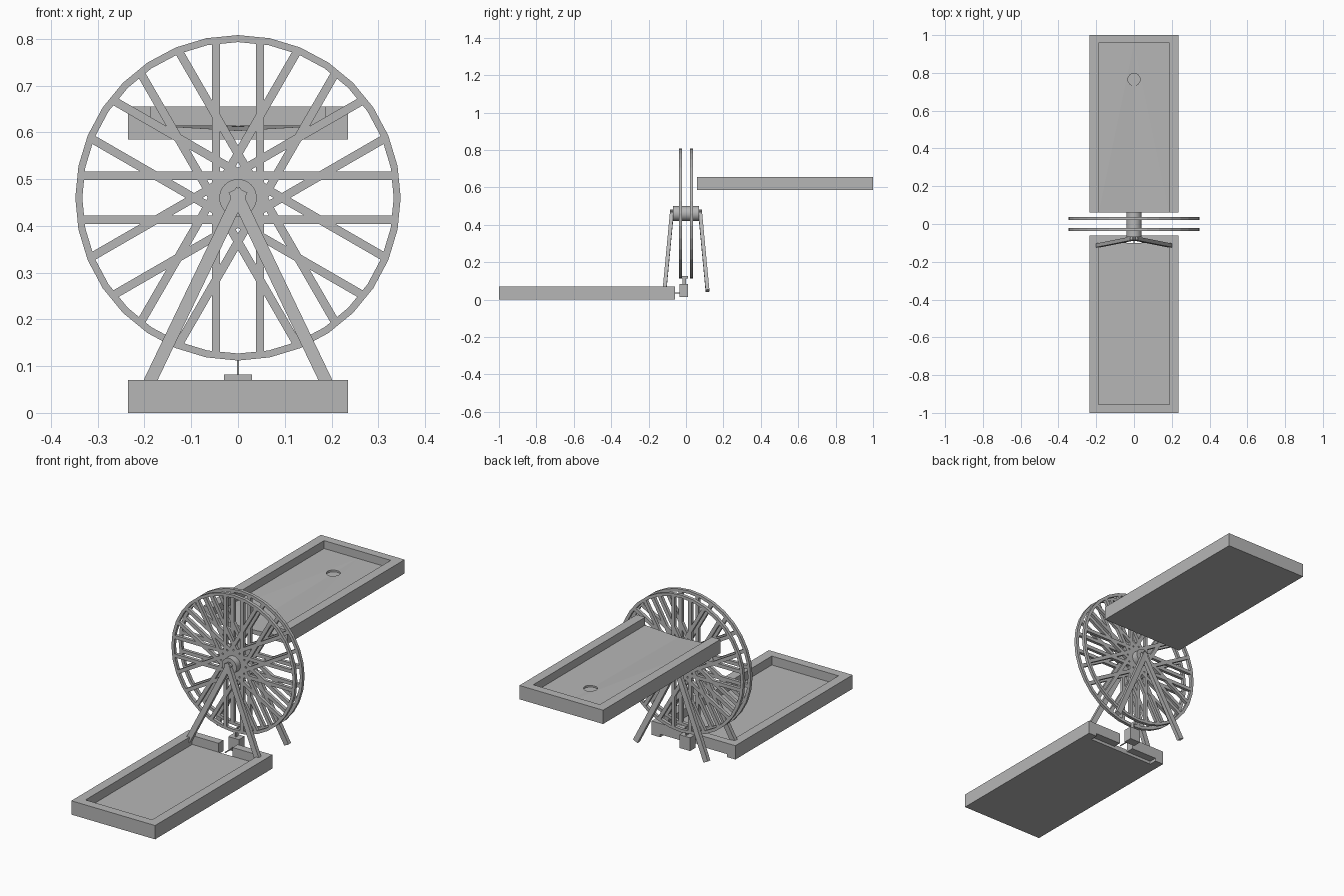
import bpy, bmesh, math
from mathutils import Vector, Matrix

if "Cube" in bpy.data.objects:
    bpy.data.objects.remove(bpy.data.objects["Cube"], do_unlink=True)

grey = bpy.data.materials.new("plain grey")
grey.use_nodes = True
grey.diffuse_color = (0.47, 0.47, 0.47, 1)
grey.node_tree.nodes["Principled BSDF"].inputs["Base Color"].default_value = (0.47, 0.47, 0.47, 1)


def finish(name, bm):
    bmesh.ops.recalc_face_normals(bm, faces=bm.faces)
    mesh = bpy.data.meshes.new(name)
    bm.to_mesh(mesh)
    bm.free()
    mesh.materials.append(grey)
    obj = bpy.data.objects.new(name, mesh)
    bpy.context.collection.objects.link(obj)
    return obj


def add_box(bm, lo, hi):
    lo, hi = Vector(lo), Vector(hi)
    size = Matrix.Diagonal((hi - lo).to_4d())
    size[3][3] = 1
    bmesh.ops.create_cube(bm, size=1, matrix=Matrix.Translation((lo + hi) / 2) @ size)


def boxes(name, *pairs):
    bm = bmesh.new()
    for lo, hi in pairs:
        add_box(bm, lo, hi)
    return finish(name, bm)


def loft(name, front, back):
    """Solid between two matching outlines."""
    bm = bmesh.new()
    a = [bm.verts.new(p) for p in front]
    b = [bm.verts.new(p) for p in back]
    bm.faces.new(a)
    bm.faces.new(b)
    for i in range(len(a)):
        j = (i + 1) % len(a)
        bm.faces.new((a[i], a[j], b[j], b[i]))
    bmesh.ops.triangulate(bm, faces=[f for f in bm.faces if len(f.verts) == 4])
    return finish(name, bm)


def cylinder(name, centre, radius, depth, along_y=True):
    bm = bmesh.new()
    turn = Matrix.Rotation(math.pi / 2, 4, "X") if along_y else Matrix.Identity(4)
    bmesh.ops.create_cone(bm, cap_ends=True, segments=32, radius1=radius, radius2=radius,
                          depth=depth, matrix=Matrix.Translation(centre) @ turn)
    obj = finish(name, bm)
    bpy.ops.object.select_all(action="DESELECT")
    obj.select_set(True)
    bpy.context.view_layer.objects.active = obj
    bpy.ops.object.shade_smooth_by_angle(angle=math.radians(35))
    return obj


W, IN = 0.235, 0.187      # tray half widths, outside and inside
HUB_Z = 0.46
R_OUT, R_IN = 0.348, 0.333

# Lower tray: floor, three full walls, split end wall
boxes("lower_tray_floor", ((-IN, -0.955, 0), (IN, -0.1, 0.025)))
boxes("lower_tray_walls",
      ((-W, -1, 0), (-IN, -0.06, 0.07)),
      ((IN, -1, 0), (W, -0.06, 0.07)),
      ((-IN, -1, 0), (IN, -0.955, 0.07)))
boxes("lower_tray_end_wall",
      ((-IN, -0.1, 0.015), (-0.04, -0.06, 0.07)),
      ((0.04, -0.1, 0.015), (IN, -0.06, 0.07)))

# Upper tray: open towards the wheel, floor dips to a spout
boxes("upper_tray_walls",
      ((-W, 0.06, 0.585), (-IN, 1, 0.655)),
      ((IN, 0.06, 0.585), (W, 1, 0.655)),
      ((-IN, 0.957, 0.585), (IN, 1, 0.655)))


def floor_outline(y, middle):
    return [(-IN, y, 0.585), (IN, y, 0.585), (IN, y, 0.615), (0, y, middle), (-IN, y, 0.615)]


floor = loft("upper_tray_floor", floor_outline(0.06, 0.604), floor_outline(0.957, 0.615))

# Shallow round drain cut into the upper floor
cutter = cylinder("drain_cutter", (0, 0.765, 0.63), 0.032, 0.05, along_y=False)
cutter.hide_render = True
cut = floor.modifiers.new("drain", "BOOLEAN")
cut.operation = "DIFFERENCE"
cut.solver = "EXACT"
cut.object = cutter
bpy.context.view_layer.objects.active = floor
bpy.ops.object.modifier_apply(modifier=cut.name)
bpy.data.objects.remove(cutter, do_unlink=True)


# Wheels: faceted rim plus pairs of parallel spokes every thirty degrees
def wheel(name, y, half=0.008):
    bm = bmesh.new()
    corners = [(R_IN, -half), (R_OUT, -half), (R_OUT, half), (R_IN, half)]
    verts = [bm.verts.new((r, t, 0)) for r, t in corners]
    edges = [bm.edges.new((verts[i], verts[i - 1])) for i in range(4)]
    bmesh.ops.spin(bm, geom=verts + edges, cent=(0, 0, 0), axis=(0, 1, 0),
                   angle=math.tau, steps=32, use_merge=True)
    bmesh.ops.remove_doubles(bm, verts=bm.verts, dist=0.0001)
    for k in range(6):
        for side in (-1, 1):
            before = set(bm.verts)
            x = side * 0.047
            add_box(bm, (x - 0.009, -half, -R_IN), (x + 0.009, half, R_IN))
            spoke = [v for v in bm.verts if v not in before]
            bmesh.ops.rotate(bm, verts=spoke, cent=(0, 0, 0),
                             matrix=Matrix.Rotation(k * math.pi / 6, 3, "Y"))
    bmesh.ops.translate(bm, verts=bm.verts, vec=(0, y, HUB_Z))
    return finish(name, bm)


wheel("front_wheel", -0.029)
wheel("back_wheel", 0.029)
cylinder("hub", (0, 0, HUB_Z), 0.04, 0.14)
cylinder("axle", (0, 0, HUB_Z), 0.016, 0.17)


# Splayed A-frame legs
def leg(name, side, depth):
    top = Vector((0, depth * 0.076, HUB_Z))
    foot = Vector((side * 0.198, depth * 0.115, 0.047))
    axis = (top - foot).normalized()
    top += axis * 0.018
    across = axis.cross(Vector((0, 1, 0))).normalized() * 0.0135
    deep = axis.cross(across).normalized() * 0.01
    ring = [across + deep, across - deep, -across - deep, -across + deep]
    loft(name, [foot + p for p in ring], [top + p for p in ring])


for side, side_name in ((1, "left"), (-1, "right")):
    for depth, depth_name in ((-1, "front"), (1, "back")):
        leg(f"{depth_name}_{side_name}_leg", side, depth)

# Pump under the wheel, with its thin fin and feed pipe
boxes("pump_box", ((-0.03, -0.035, 0.015), (0.03, 0.01, 0.082)))
boxes("pump_fin",
      ((-0.002, -0.02, 0.082), (0.002, 0, 0.113)),
      ((-0.002, -0.03, 0.113), (0.002, 0.01, 0.125)))
cylinder("feed_pipe", (0, -0.065, 0.035), 0.003, 0.075)
